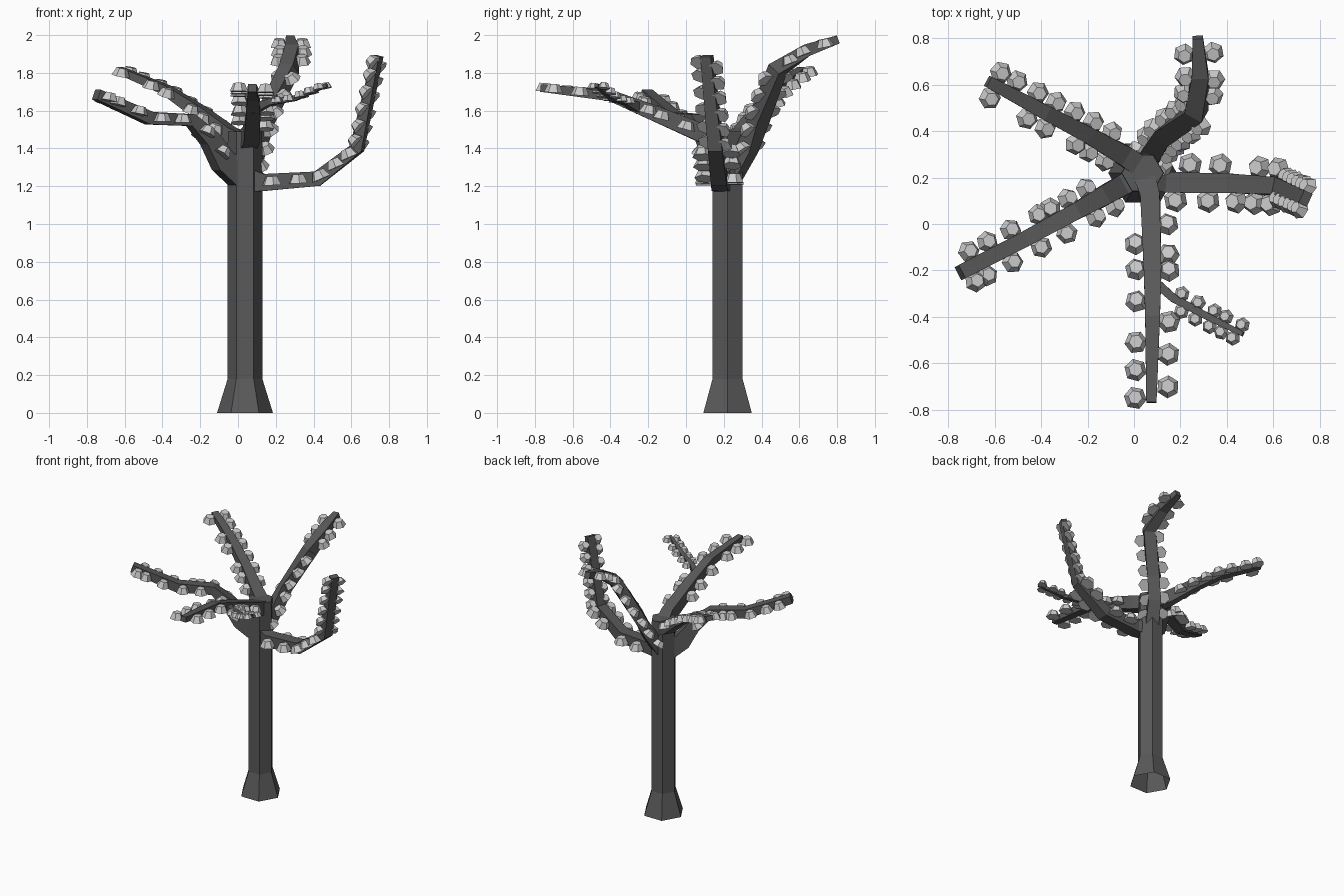
import bpy, bmesh, math, random
from mathutils import Vector, Matrix

if "Cube" in bpy.data.objects:
    bpy.data.objects.remove(bpy.data.objects["Cube"])

random.seed(4)
Z = Vector((0, 0, 1))
CX, CY = 0.037, 0.22

bark = bpy.data.materials.new("dark_bark")
bark.diffuse_color = (0.1, 0.1, 0.1, 1)
bark.use_nodes = True
bark.node_tree.nodes["Principled BSDF"].inputs["Base Color"].default_value = bark.diffuse_color


def finish(bm, name, mat=None):
    bmesh.ops.recalc_face_normals(bm, faces=bm.faces)
    me = bpy.data.meshes.new(name)
    bm.to_mesh(me)
    bm.free()
    if mat:
        me.materials.append(mat)
    ob = bpy.data.objects.new(name, me)
    bpy.context.collection.objects.link(ob)
    return ob


def loft(bm, rings, cap_end=True):
    vs = [[bm.verts.new(p) for p in r] for r in rings]
    n = len(vs[0])
    for a, b in zip(vs, vs[1:]):
        for i in range(n):
            bm.faces.new((a[i], a[(i + 1) % n], b[(i + 1) % n], b[i]))
    if cap_end:
        bm.faces.new(vs[-1])


def frame(d):
    """side and up vectors for a direction"""
    side = Vector((d.x, d.y, 0)).cross(Z).normalized()
    return side, side.cross(d).normalized()


def branch(name, nodes):
    """square tapered limb; nodes are x, y, z, half width, half height"""
    pts = [Vector(n[:3]) for n in nodes]
    rings = []
    for i, n in enumerate(nodes):
        d = (pts[min(i + 1, len(pts) - 1)] - pts[max(i - 1, 0)]).normalized()
        s, u = frame(d)
        s, u = s * n[3], u * n[4]
        rings.append([pts[i] + s + u, pts[i] - s + u, pts[i] - s - u, pts[i] + s - u])
    bm = bmesh.new()
    loft(bm, rings)
    finish(bm, name, bark)


def clusters(name, nodes, axis, right, left, off, r):
    """leaf domes on both sides, placed where the path reaches given axis values"""
    pts = [Vector(n[:3]) for n in nodes]
    bm = bmesh.new()
    for sign, values in ((1, right), (-1, left)):
        for v in values:
            for a, b in zip(pts, pts[1:]):
                t = (v - a[axis]) / (b[axis] - a[axis]) if abs(b[axis] - a[axis]) > 1e-5 else -1
                if 0 <= t <= 1.001:
                    break
            d = (b - a).normalized()
            s, u = frame(d)
            up = (u + Z * 0.6).normalized()
            pos = a.lerp(b, min(max(t, 0), 1)) + s * sign * off + up * 0.006
            m = (Matrix.Translation(pos) @ Z.rotation_difference(up).to_matrix().to_4x4()
                 @ Matrix.Rotation(random.uniform(0, 1.05), 4, 'Z'))
            bmesh.ops.create_cone(bm, cap_ends=True, segments=6, radius1=r,
                                  radius2=r * 0.6, depth=r * 0.9, matrix=m)
    finish(bm, name)


# Trunk: hexagonal, flared foot, open underneath
bm = bmesh.new()
loft(bm, [[Vector((CX + r * math.cos(k * math.pi / 3), CY + r * math.sin(k * math.pi / 3), z))
           for k in range(6)]
          for r, z in ((0.148, 0), (0.092, 0.18), (0.092, 1.17), (0.092, 1.4), (0.09, 1.49))])
finish(bm, "trunk", bark)

# Limb paths
right_limb = [(.08, .20, 1.23, .046, .06), (.14, .18, 1.22, .045, .045), (.42, .175, 1.24, .042, .04),
              (.63, .16, 1.40, .038, .034), (.74, .11, 1.89, .03, .02)]
back_limb = [(.045, .235, 1.25, .046, .05), (.09, .325, 1.40, .044, .045), (.14, .385, 1.55, .042, .04),
             (.27, .485, 1.82, .042, .04), (.285, .64, 1.92, .036, .033), (.275, .805, 1.977, .022, .022)]
back_left_limb = [(.01, .26, 1.44, .046, .05), (-.05, .30, 1.47, .044, .045), (-.20, .385, 1.59, .036, .035),
                  (-.38, .48, 1.71, .032, .025), (-.63, .615, 1.815, .025, .018)]
front_left_limb = [(.01, .20, 1.27, .046, .08), (-.08, .15, 1.33, .045, .06), (-.15, .11, 1.45, .042, .045),
                   (-.25, .055, 1.55, .036, .032), (-.47, -.065, 1.56, .034, .034), (-.75, -.21, 1.685, .032, .028)]
front_limb = [(.05, .19, 1.44, .046, .05), (.07, .11, 1.47, .042, .05), (.08, -.20, 1.60, .038, .04),
              (.08, -.40, 1.68, .032, .03), (.075, -.77, 1.72, .022, .02)]
twig = [(.08, -.24, 1.61, .02, .03), (.17, -.32, 1.645, .018, .016), (.30, -.39, 1.665, .016, .014),
        (.47, -.475, 1.735, .01, .01)]

# name, path, axis, right and left leaf positions along that axis, side offset, leaf radius
limbs = [
    ("right", right_limb, 2, (1.44, 1.52, 1.61, 1.70, 1.79, 1.86),
     (1.42, 1.50, 1.58, 1.67, 1.75, 1.83), .052, .044),
    ("right_lower", right_limb, 0, (.18, .32, .44, .52, .59),
     (.24, .37, .53, .61), .077, .053),
    ("back", back_limb, 2, (1.31, 1.40, 1.50, 1.59, 1.68, 1.77, 1.865, 1.91, 1.952),
     (1.33, 1.42, 1.51, 1.60, 1.69, 1.78, 1.865, 1.91, 1.952), .062, .048),
    ("back_left", back_left_limb, 0, (-.12, -.20, -.28, -.36, -.44, -.53, -.60),
     (-.09, -.16, -.22, -.35, -.43, -.59), .06, .049),
    ("front_left", front_left_limb, 0, (-.17, -.25, -.33, -.38, -.50, -.60, -.68),
     (-.11, -.19, -.32, -.43, -.55, -.66, -.71), .064, .048),
    ("front", front_limb, 1, (-.08, -.19, -.33, -.51, -.63, -.75),
     (0, -.13, -.20, -.42, -.56, -.70), .07, .05),
    ("twig", twig, 0, (.22, .28, .34, .39, .44), (.19, .26, .33, .38, .45), .034, .034),
]
for name, path, axis, right, left, off, r in limbs:
    if name != "right_lower":
        branch(name + "_branch", path)
    clusters(name + "_leaves", path, axis, right, left, off, r)
